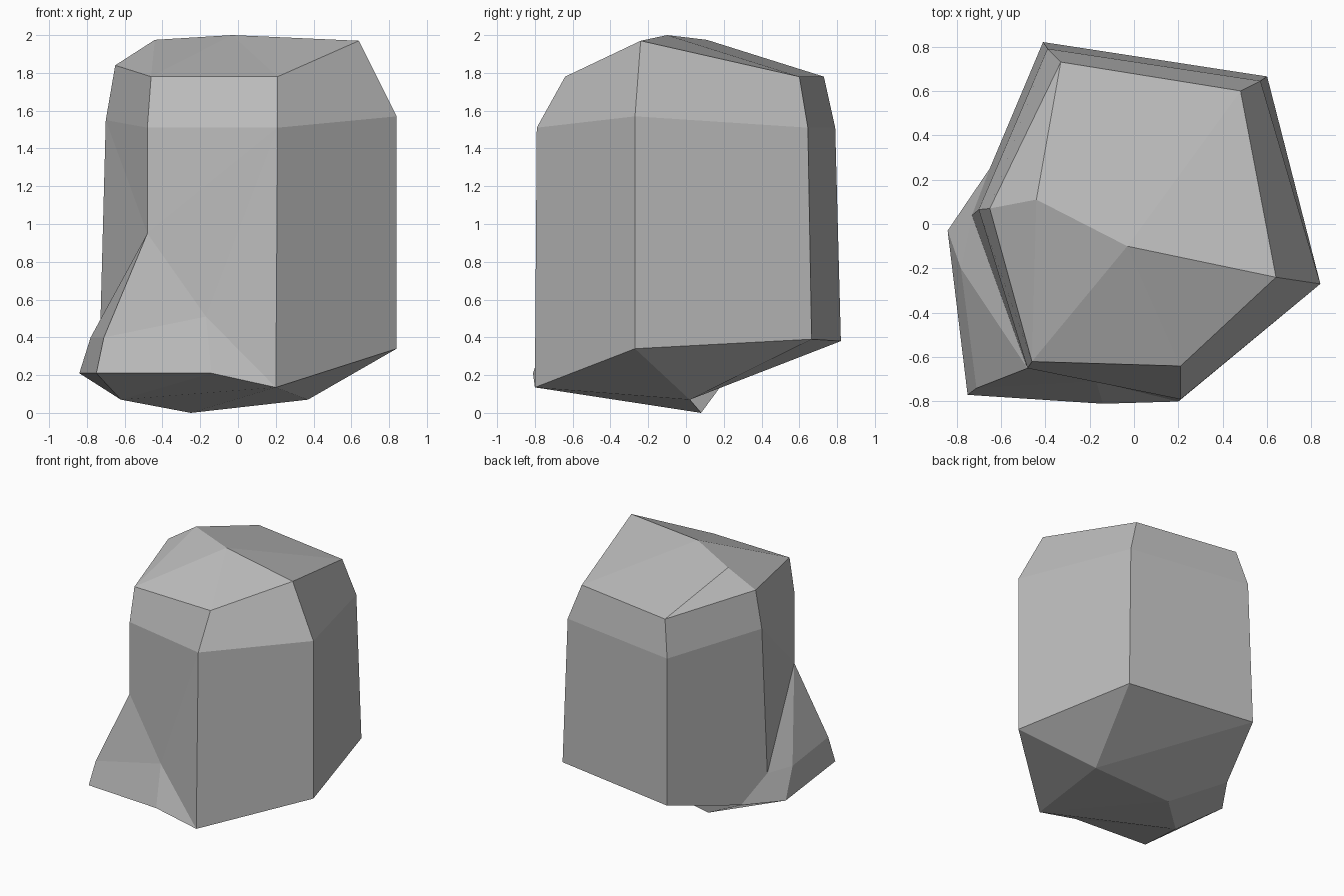
import bpy
import bmesh

cube = bpy.data.objects.get("Cube")
if cube:
    bpy.data.objects.remove(cube, do_unlink=True)

stone = bpy.data.materials.new("stone grey")
stone.use_nodes = True
grey = (0.5, 0.5, 0.5, 1)
stone.diffuse_color = grey
stone.node_tree.nodes["Principled BSDF"].inputs["Base Color"].default_value = grey

bm = bmesh.new()
points = {}


def add_points(**coords):
    for name, co in coords.items():
        points[name] = bm.verts.new(co)


def face(names):
    bm.faces.new([points[n] for n in names.split()])


def fan(apex, names):
    """Triangles from one apex to each neighbouring pair of points."""
    rim = names.split()
    for a, b in zip(rim, rim[1:]):
        face(f"{apex} {a} {b}")


# Six corners of the boulder: rim of the crown and shoulder below it
add_points(
    front_l_rim=(-.46, -.62, 1.78), front_r_rim=(.21, -.64, 1.78),
    side_r_rim=(.64, -.24, 1.97), back_r_rim=(.48, .6, 1.78),
    back_l_rim=(-.33, .73, 1.78), side_l_rim=(-.65, .07, 1.84),
    front_l_shoulder=(-.48, -.65, 1.51), front_r_shoulder=(.21, -.79, 1.51),
    side_r_shoulder=(.84, -.27, 1.57), back_r_shoulder=(.57, .645, 1.51),
    back_l_shoulder=(-.39, .79, 1.51), side_l_shoulder=(-.7, .065, 1.55))

# Crown peaks, lower corners and underside
add_points(
    peak=(-.03, -.1, 2), ridge=(-.44, .11, 1.975),
    front_r_base=(.2, -.8, .135), side_r_base=(.84, -.27, .34),
    back_r_base=(.6, .665, .39), back_l_base=(-.41, .82, .38),
    side_l_base=(-.73, .04, .42), notch=(-.65, .25, .23),
    keel=(-.25, .08, 0), keel_r=(.37, .02, .07), keel_l=(-.62, -.28, .07))

# Jutting foot at the front corner
add_points(
    foot_root=(-.48, -.65, .95), foot_inner=(-.17, -.71, .51),
    foot_top=(-.71, -.74, .4), foot_back=(-.78, -.2, .4),
    foot_toe=(-.75, -.77, .21), foot_heel=(-.84, -.03, .21),
    foot_low=(-.14, -.81, .21))

# Bevelled band round the crown, and the plain walls
corners = ["front_l", "front_r", "side_r", "back_r", "back_l", "side_l"]
for a, b in zip(corners, corners[1:] + corners[:1]):
    face(f"{a}_shoulder {b}_shoulder {b}_rim {a}_rim")
for a, b in zip(corners[1:4], corners[2:5]):
    face(f"{a}_base {b}_base {b}_shoulder {a}_shoulder")

# Crown
fan("peak", "front_l_rim front_r_rim side_r_rim back_r_rim")
face("peak back_r_rim back_l_rim ridge")
fan("ridge", "back_l_rim side_l_rim front_l_rim peak")

# Broken walls beside the foot
face("side_l_base side_l_shoulder back_l_shoulder back_l_base")
face("back_l_base notch side_l_base")
fan("foot_root", "front_r_shoulder front_l_shoulder side_l_shoulder")
fan("foot_root", "side_l_shoulder side_l_base foot_back foot_top foot_inner")
face("foot_root foot_inner front_r_shoulder")
fan("foot_inner", "front_r_shoulder front_r_base foot_low")

# Foot sides
face("foot_top foot_toe foot_low foot_inner")
face("foot_back foot_heel foot_toe foot_top")
face("side_l_base notch foot_heel foot_back")

# Underside
fan("keel_r", "keel front_r_base side_r_base back_r_base back_l_base")
face("keel_r back_l_base notch keel")
face("keel notch foot_heel keel_l")
face("keel_l foot_heel foot_toe")
fan("keel_l", "foot_toe foot_low front_r_base keel")

bmesh.ops.recalc_face_normals(bm, faces=bm.faces)
mesh = bpy.data.meshes.new("boulder")
bm.to_mesh(mesh)
bm.free()
mesh.materials.append(stone)
boulder = bpy.data.objects.new("boulder", mesh)
bpy.context.collection.objects.link(boulder)
